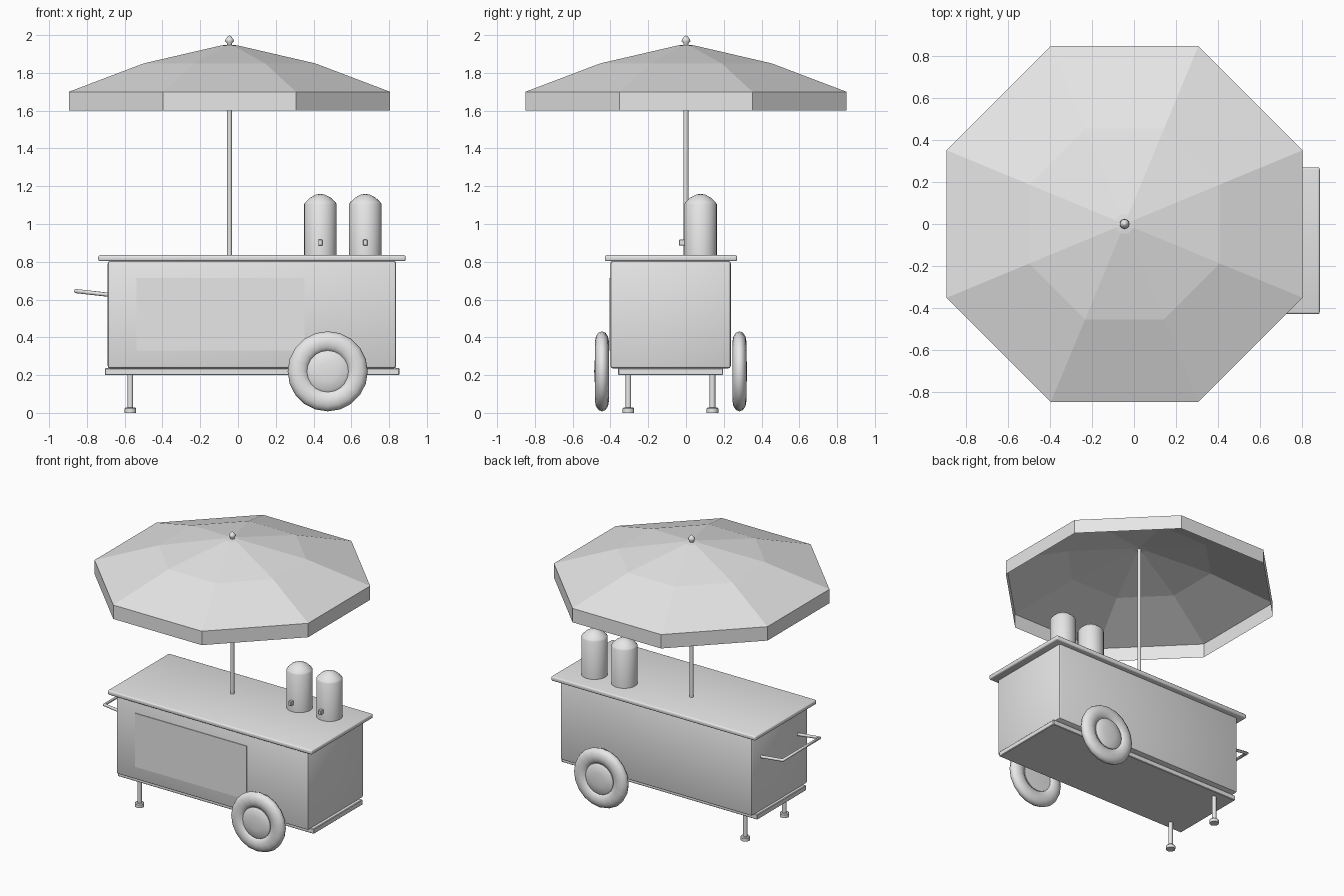
import bpy, bmesh, math
from mathutils import Matrix, Vector

cube = bpy.data.objects.get("Cube")
if cube:
    bpy.data.objects.remove(cube, do_unlink=True)

grey = bpy.data.materials.new("plain_grey")
grey.use_nodes = True
grey.diffuse_color = (0.8, 0.8, 0.8, 1)
grey.node_tree.nodes["Principled BSDF"].inputs["Base Color"].default_value = (0.8, 0.8, 0.8, 1)


def finish(name, bm, smooth=35):
    """Turn a bmesh into a named, shaded object."""
    bmesh.ops.recalc_face_normals(bm, faces=bm.faces)
    mesh = bpy.data.meshes.new(name)
    bm.to_mesh(mesh)
    bm.free()
    mesh.materials.append(grey)
    if smooth:
        mesh.shade_smooth()
        mesh.set_sharp_from_angle(angle=math.radians(smooth))
    obj = bpy.data.objects.new(name, mesh)
    bpy.context.collection.objects.link(obj)
    return obj


def box(name, low, high, bevel=0, segments=2):
    low, high = Vector(low), Vector(high)
    bm = bmesh.new()
    bmesh.ops.create_cube(bm, size=1, matrix=Matrix.Translation((low + high) / 2)
                          @ Matrix.Diagonal((*(high - low), 1)))
    if bevel:
        bmesh.ops.bevel(bm, geom=bm.edges[:], offset=bevel, segments=segments,
                        profile=0.5, affect='EDGES')
    return finish(name, bm)


def lathe(name, profile, place, sides=24, smooth=35, turn=0, closed=False):
    """Spin (radius, height) points about local z, then place the result."""
    bm = bmesh.new()
    rings = []
    for r, h in profile:
        if r == 0:
            rings.append([bm.verts.new((0, 0, h))] * sides)
        else:
            angles = [turn + math.tau * i / sides for i in range(sides)]
            rings.append([bm.verts.new((r * math.cos(a), r * math.sin(a), h)) for a in angles])
    pairs = list(zip(rings, rings[1:]))
    if closed:
        pairs.append((rings[-1], rings[0]))
    for a, b in pairs:
        for i in range(sides):
            j = (i + 1) % sides
            bm.faces.new(dict.fromkeys((a[i], a[j], b[j], b[i])))
    bm.transform(place)
    return finish(name, bm, smooth)


def at(x, y, z):
    return Matrix.Translation((x, y, z))


# Cart body, base, counter and raised front door
MID_Y = -0.08
box("cart_body", (-0.69, -0.4, 0.235), (0.837, 0.237, 0.805), 0.014)
box("base_slab", (-0.705, -0.36, 0.2), (0.855, 0.196, 0.237), 0.004, 1)
box("counter_top", (-0.74, -0.43, 0.803), (0.887, 0.27, 0.835), 0.01, 3)
box("front_door", (-0.537, -0.405, 0.33), (0.353, -0.398, 0.715))

# Umbrella: pole, eight-sided canopy with a hanging valance, finial
POLE_X = -0.045
lathe("umbrella_pole", [(0, 0.83), (0.013, 0.83), (0.013, 1.95), (0, 1.95)],
      at(POLE_X, 0, 0), 16)
k = 1 / math.cos(math.pi / 8)
lathe("umbrella_canopy",
      [(0.85 * k, 1.6), (0.85 * k, 1.7), (0.455 * k, 1.85), (0.045 * k, 1.945), (0, 1.95)],
      at(POLE_X, 0, 0), 8, 0, math.pi / 8)
lathe("umbrella_finial", [(0, 1.94), (0.014, 1.945), (0.014, 1.957), (0.023, 1.968),
                          (0.021, 1.978), (0.01, 1.991), (0, 2)],
      at(POLE_X, 0, 0), 16, 60)

# Wheels: rounded tyre and domed hub on each side
for side, y, out in (("right", -0.445, -1), ("left", 0.283, 1)):
    place = at(0.475, y, 0.22) @ Matrix.Rotation(-out * math.pi / 2, 4, 'X')
    tyre = [(0.157 + 0.055 * math.cos(math.tau * i / 12), 0.037 * math.sin(math.tau * i / 12))
            for i in range(12)]
    lathe("tyre_" + side, tyre, place, 20, 60, closed=True)
    lathe("hub_" + side, [(0, -0.028), (0.11, -0.024), (0.11, 0.024), (0.098, 0.032),
                          (0.05, 0.039), (0, 0.041)], place, 20, 50)

# Support legs with round feet
for side, y in (("right", -0.305), ("left", 0.14)):
    lathe("support_leg_" + side, [(0, 0), (0.031, 0), (0.031, 0.022), (0.026, 0.028),
                                  (0.015, 0.028), (0.015, 0.205), (0, 0.205)],
          at(-0.57, y, 0), 16)

# Push handle: a square-cornered tube
curve = bpy.data.curves.new("handle_path", 'CURVE')
curve.dimensions = '3D'
curve.bevel_depth = 0.011
curve.bevel_resolution = 2
curve.use_fill_caps = True
line = curve.splines.new('POLY')
line.points.add(3)
half = 0.21
for p, (x, y, z) in zip(line.points, ((-0.68, half, 0.625), (-0.86, half, 0.645),
                                      (-0.86, -half, 0.645), (-0.68, -half, 0.625))):
    p.co = (x, y + MID_Y, z, 1)
curve.materials.append(grey)
handle = bpy.data.objects.new("push_handle", curve)
bpy.context.collection.objects.link(handle)

# Drink canisters with domed lids and square taps
for side, x in (("right", 0.436), ("left", 0.674)):
    lathe("canister_" + side, [(0, 0.833), (0.086, 0.833), (0.086, 1.105), (0.08, 1.115),
                               (0.055, 1.139), (0.025, 1.155), (0, 1.16)],
          at(x, 0.077, 0), 28)
    box("canister_tap_" + side, (x - 0.011, -0.037, 0.886), (x + 0.011, 0.0, 0.917), 0.002, 1)
